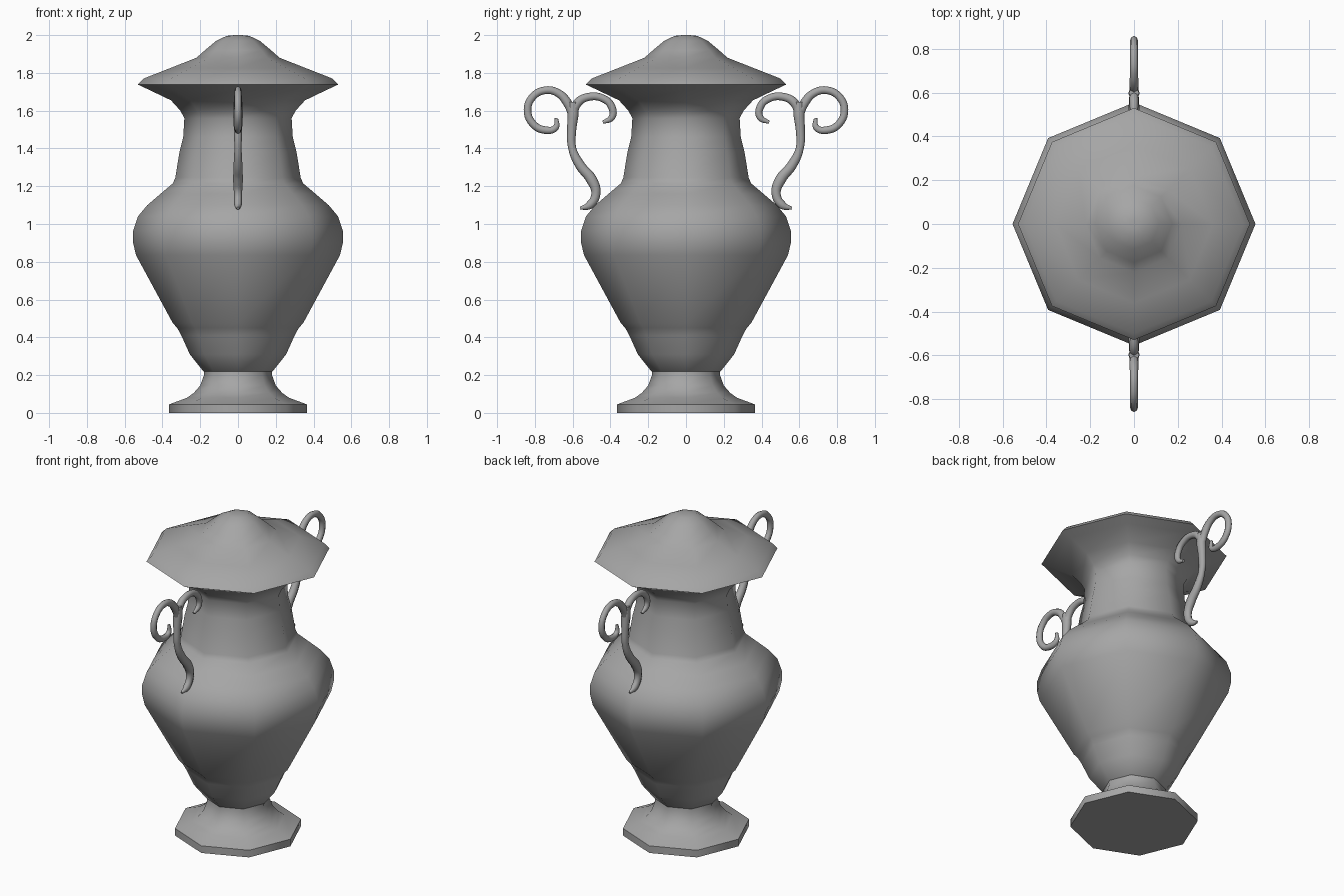
import bpy, bmesh, math

cube = bpy.data.objects.get("Cube")
if cube:
    bpy.data.objects.remove(cube, do_unlink=True)

SIDES = 8

stone = bpy.data.materials.new("grey stone")
stone.use_nodes = True
GREY = (0.38, 0.38, 0.38, 1)
stone.diffuse_color = GREY
stone.node_tree.nodes["Principled BSDF"].inputs["Base Color"].default_value = GREY


def lathe(name, profile):
    """Spin a (radius, height) profile into an eight-sided solid with closed ends."""
    bm = bmesh.new()
    rings = []
    for r, z in profile:
        rings.append([bm.verts.new((r * math.cos(math.tau * i / SIDES),
                                    r * math.sin(math.tau * i / SIDES), z))
                      for i in range(SIDES)])
    for low, high in zip(rings, rings[1:]):
        for i in range(SIDES):
            j = (i + 1) % SIDES
            bm.faces.new((low[i], low[j], high[j], high[i]))
    bm.faces.new(rings[0][::-1])
    bm.faces.new(rings[-1])
    mesh = bpy.data.meshes.new(name)
    bm.to_mesh(mesh)
    bm.free()
    mesh.materials.append(stone)
    obj = bpy.data.objects.new(name, mesh)
    bpy.context.collection.objects.link(obj)
    bpy.ops.object.select_all(action="DESELECT")
    obj.select_set(True)
    bpy.context.view_layer.objects.active = obj
    bpy.ops.object.shade_smooth_by_angle(angle=math.radians(60))
    return obj


def scroll(name, points, side):
    """Round tapered strand through (y, z, thickness) points, on the +y or -y side."""
    curve = bpy.data.curves.new(name, "CURVE")
    curve.dimensions = "3D"
    curve.bevel_depth = 0.01
    curve.bevel_resolution = 2
    curve.resolution_u = 5
    curve.use_fill_caps = True
    spline = curve.splines.new("BEZIER")
    spline.bezier_points.add(len(points) - 1)
    for p, (y, z, thick) in zip(spline.bezier_points, points):
        p.co = (0, side * y, z)
        p.radius = thick
        p.handle_left_type = p.handle_right_type = "AUTO"
    curve.materials.append(stone)
    obj = bpy.data.objects.new(name, curve)
    obj.scale.x = 0.9
    bpy.context.collection.objects.link(obj)


# Foot, body and lid
lathe("foot", [(.365, 0), (.365, .045), (.27, .08), (.235, .105), (.2, .145),
               (.18, .20), (.18, .24)])
lathe("body", [(.17, .215), (.185, .222), (.255, .31), (.30, .41), (.322, .45),
               (.345, .475), (.54, .835), (.555, .90), (.555, .965), (.53, 1.04),
               (.48, 1.10), (.41, 1.16), (.345, 1.215), (.332, 1.245), (.31, 1.38),
               (.29, 1.46), (.284, 1.56), (.305, 1.60), (.355, 1.655),
               (.47, 1.71), (.53, 1.738)])
lathe("lid", [(.53, 1.738), (.50, 1.77), (.36, 1.825), (.22, 1.88), (.175, 1.92),
              (.115, 1.97), (.06, 1.996), (.02, 2.0)])

# Scrolled handles, one on the front and one on the back
STEM = [(.56, 1.083, .8), (.51, 1.10, 2.2), (.477, 1.16, 2.4), (.50, 1.235, 2.9),
        (.56, 1.31, 2.6), (.602, 1.40, 2.1), (.605, 1.50, 2.4), (.598, 1.58, 2.9),
        (.598, 1.645, 2.6)]
OUTER = [(.60, 1.57, 2), (.63, 1.645, 2.4), (.68, 1.695, 2.1), (.745, 1.708, 2),
         (.81, 1.675, 2), (.839, 1.605, 2), (.81, 1.53, 2), (.745, 1.497, 2),
         (.69, 1.51, 1.7), (.686, 1.56, .9)]
INNER = [(.598, 1.57, 2), (.575, 1.64, 2.4), (.52, 1.672, 2.1), (.44, 1.665, 2),
         (.393, 1.62, 2), (.392, 1.565, 1.8), (.44, 1.538, .9)]
for place, side in (("front", -1), ("back", 1)):
    scroll(place + "_handle_stem", STEM, side)
    scroll(place + "_handle_outer_scroll", OUTER, side)
    scroll(place + "_handle_inner_scroll", INNER, side)
